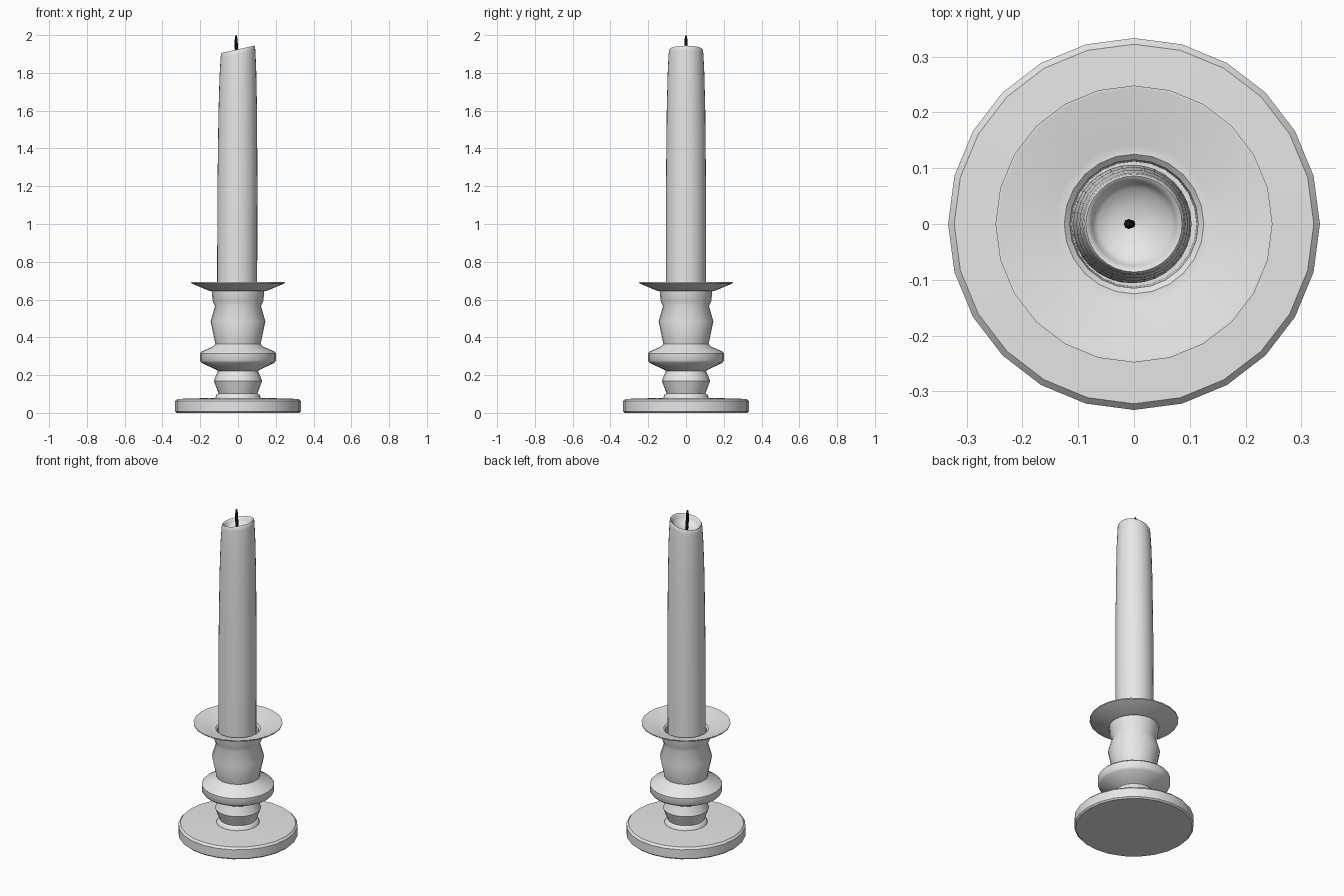
import bpy, bmesh, math
from mathutils import Vector

cube = bpy.data.objects.get("Cube")
if cube:
    bpy.data.objects.remove(cube, do_unlink=True)


def material(name, rgb):
    m = bpy.data.materials.new(name)
    m.use_nodes = True
    m.diffuse_color = (*rgb, 1)
    m.node_tree.nodes["Principled BSDF"].inputs["Base Color"].default_value = (*rgb, 1)
    return m


def lathe(name, profile, mat, segments=24, centre_x=0.0, smooth_angle=40):
    """Revolve (radius, height) points about z; radius 0 makes a pole."""
    bm = bmesh.new()
    rings = []
    for r, z in profile:
        if r == 0:
            rings.append([bm.verts.new((centre_x, 0, z))] * segments)
        else:
            rings.append([bm.verts.new((centre_x + r * math.cos(a), r * math.sin(a), z))
                          for a in (math.tau * i / segments for i in range(segments))])
    for low, high in zip(rings, rings[1:]):
        for i in range(segments):
            j = (i + 1) % segments
            corners = dict.fromkeys((low[i], low[j], high[j], high[i]))
            bm.faces.new(list(corners))
    bmesh.ops.recalc_face_normals(bm, faces=bm.faces)
    mesh = bpy.data.meshes.new(name)
    bm.to_mesh(mesh)
    bm.free()
    mesh.materials.append(mat)
    obj = bpy.data.objects.new(name, mesh)
    bpy.context.collection.objects.link(obj)
    bpy.ops.object.select_all(action='DESELECT')
    obj.select_set(True)
    bpy.context.view_layer.objects.active = obj
    bpy.ops.object.shade_smooth_by_angle(angle=math.radians(smooth_angle))
    return obj


grey = material("pale grey", (0.8, 0.8, 0.8))
black = material("wick black", (0.01, 0.01, 0.012))

# Turned holder: foot, stem, collar, cup, drip dish and open socket
lathe("candle_holder", [
    (0, 0), (0.325, 0), (0.333, 0.008), (0.333, 0.062), (0.322, 0.074),
    (0.12, 0.08), (0.115, 0.095), (0.103, 0.103), (0.128, 0.17), (0.106, 0.222),
    (0.115, 0.228), (0.193, 0.265), (0.202, 0.278), (0.202, 0.315), (0.193, 0.325),
    (0.13, 0.352), (0.12, 0.365), (0.145, 0.485), (0.122, 0.565), (0.134, 0.592),
    (0.139, 0.644), (0.15, 0.645), (0.247, 0.686), (0.248, 0.692), (0.242, 0.692),
    (0.142, 0.654), (0.125, 0.654), (0.115, 0.645), (0.112, 0.5), (0, 0.5),
], grey)

# Candle with a hollow melted top
candle = lathe("candle", [
    (0, 0.5), (0.106, 0.5), (0.106, 1.2), (0.102, 1.6), (0.097, 1.8), (0.092, 1.9),
    (0.09, 1.92), (0.086, 1.926), (0.08, 1.922), (0.075, 1.908), (0.064, 1.89),
    (0.034, 1.88), (0.012, 1.872), (0, 1.872),
], grey, segments=32, centre_x=-0.005, smooth_angle=60)

# Slant the melted top and straighten the right-hand side
for v in candle.data.vertices:
    weight = max(0, min(1, (v.co.z - 1.7) / 0.2))
    v.co.z += 0.22 * weight * v.co.x
    v.co.x += 0.005 * max(0, (v.co.z - 0.7) / 1.2)

# Slightly bent wick
wick = lathe("wick", [
    (0, 1.86), (0.007, 1.86), (0.008, 1.9), (0.009, 1.94), (0.008, 1.97),
    (0.005, 1.995), (0, 2.0),
], black, segments=8, centre_x=-0.004)
for v in wick.data.vertices:
    v.co.x -= 0.006 * math.sin((v.co.z - 1.86) / 0.14 * math.pi * 0.6)
